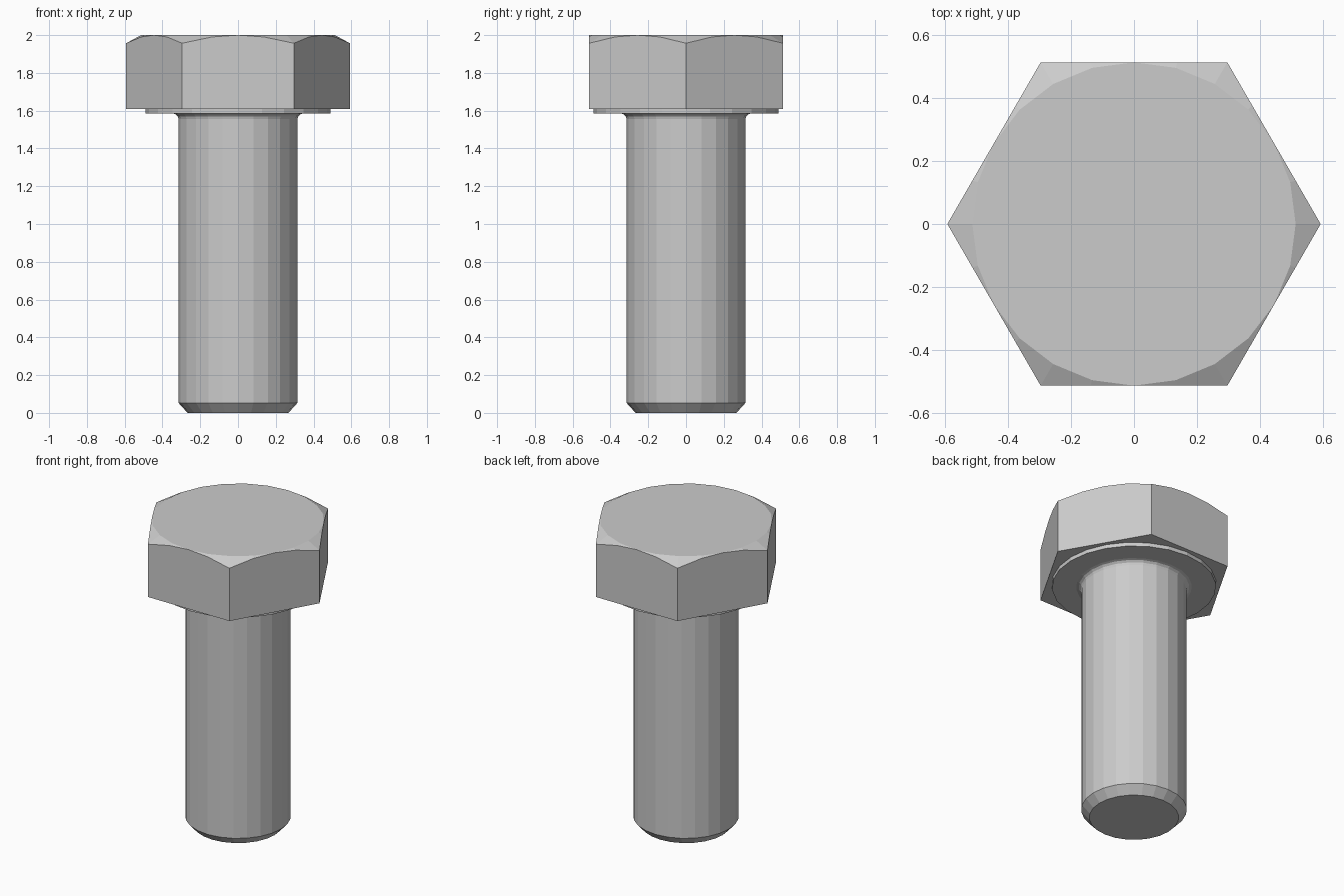
import bpy, bmesh
from math import sin, cos, pi, radians

if "Cube" in bpy.data.objects:
    bpy.data.objects.remove(bpy.data.objects["Cube"])

SIDES = 24
APOTHEM = 0.513
HEX_R = APOTHEM / cos(pi / 6)
HEAD_BOTTOM, HEAD_TOP, CORNER_Z = 1.61, 2.0, 1.957


def circle(r, z):
    return [(r * cos(2 * pi * i / SIDES), r * sin(2 * pi * i / SIDES), z)
            for i in range(SIDES)]


def hexagon(z_at):
    # hexagon outline sampled at the same angles, corners on the x axis
    pts = []
    for i in range(SIDES):
        a = 2 * pi * i / SIDES
        r = APOTHEM / cos(a % (pi / 3) - pi / 6)
        pts.append((r * cos(a), r * sin(a), z_at(r)))
    return pts


def chamfer_z(r):
    return HEAD_TOP - (r - APOTHEM) / (HEX_R - APOTHEM) * (HEAD_TOP - CORNER_Z)


# shank tip chamfer and shaft
rings = [circle(0.267, 0), circle(0.315, 0.053)]
# fillet under the head
FR, WASHER_Z = 0.03, 1.585
for deg in (0, 30, 60, 90):
    t = radians(deg)
    rings.append(circle(0.315 + FR * (1 - cos(t)), WASHER_Z - FR * (1 - sin(t))))
# washer face
rings += [circle(0.489, WASHER_Z), circle(0.489, HEAD_BOTTOM)]
# hex head with conical top chamfer
rings += [hexagon(lambda r: HEAD_BOTTOM), hexagon(chamfer_z), circle(APOTHEM, HEAD_TOP)]

bm = bmesh.new()
loops = [[bm.verts.new(p) for p in ring] for ring in rings]
for a, b in zip(loops, loops[1:]):
    for i in range(SIDES):
        j = (i + 1) % SIDES
        bm.faces.new((a[i], a[j], b[j], b[i]))
bm.faces.new(loops[0][::-1])
bm.faces.new(loops[-1])
bmesh.ops.remove_doubles(bm, verts=bm.verts, dist=1e-4)
bmesh.ops.recalc_face_normals(bm, faces=bm.faces)

mesh = bpy.data.meshes.new("hex_bolt")
bm.to_mesh(mesh)
bm.free()
bpy.context.collection.objects.link(bpy.data.objects.new("hex_bolt", mesh))
